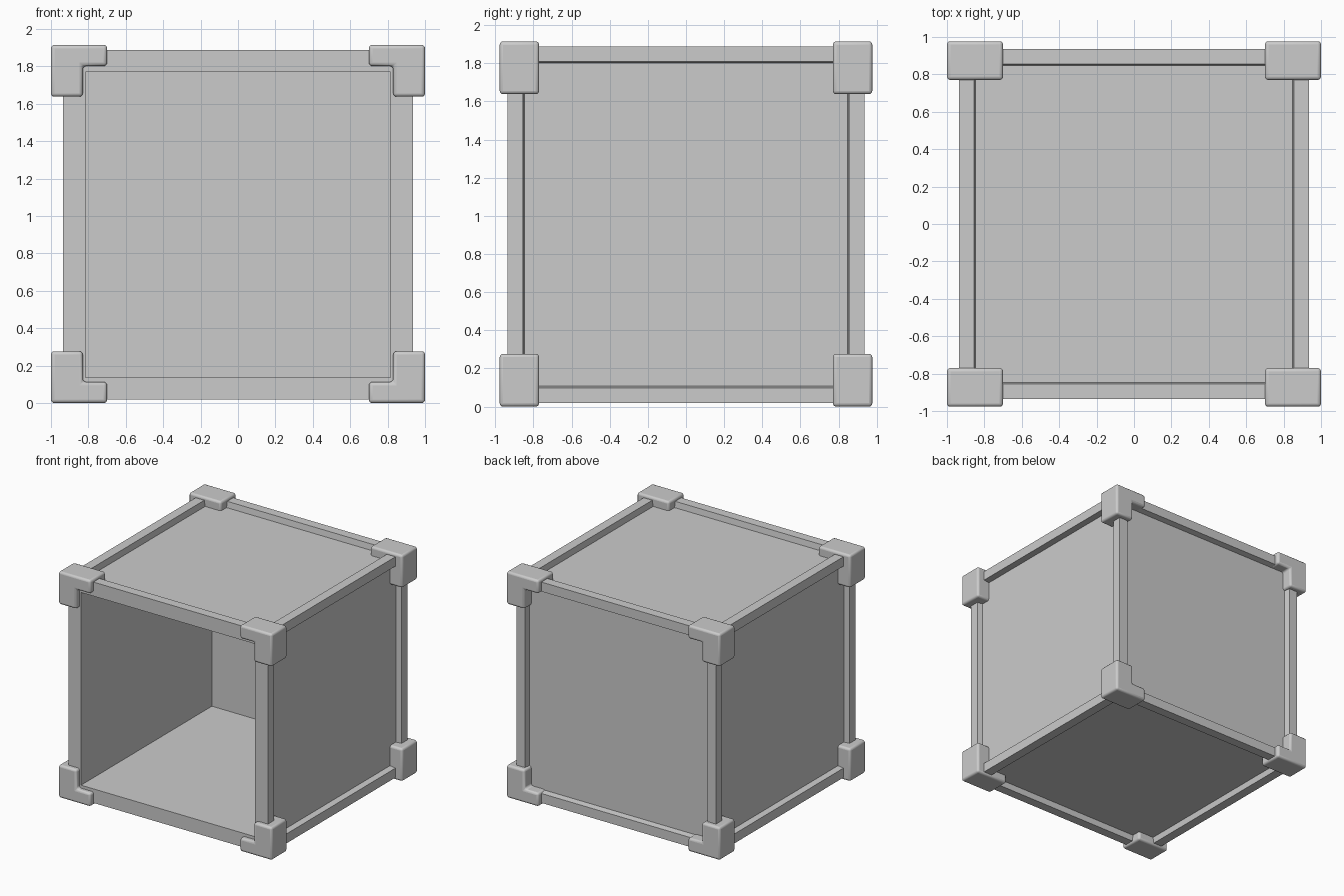
import bpy, bmesh

if "Cube" in bpy.data.objects:
    bpy.data.objects.remove(bpy.data.objects["Cube"])

BODY_HALF = 0.935    # half size of the cube body
OPEN_HALF = 0.816    # half size of the front opening and cavity
BODY_Z = 0.954
MIRROR_Z = 0.9575    # half of the full height


def finish(name, bm, z):
    mesh = bpy.data.meshes.new(name)
    bmesh.ops.recalc_face_normals(bm, faces=bm.faces)
    bm.to_mesh(mesh)
    bm.free()
    obj = bpy.data.objects.new(name, mesh)
    bpy.context.collection.objects.link(obj)
    obj.location.z = z
    return obj


# Cube body: raised edge bars around recessed panels, open at the front
bm = bmesh.new()
bmesh.ops.create_cube(bm, size=2 * BODY_HALF)
bm.normal_update()
front = [f for f in bm.faces if f.normal.y < -0.9]
panels = [f for f in bm.faces if f.normal.y > -0.9]
bmesh.ops.inset_individual(bm, faces=panels, thickness=0.08, use_even_offset=True)
bmesh.ops.inset_individual(bm, faces=panels, thickness=0.008, depth=-0.05,
                           use_even_offset=True)

# Front opening pushed through to the inside of the back panel
bmesh.ops.inset_individual(bm, faces=front, thickness=BODY_HALF - OPEN_HALF,
                           use_even_offset=True)
cavity = bmesh.ops.extrude_discrete_faces(bm, faces=front)["faces"]
for v in cavity[0].verts:
    v.co.y = OPEN_HALF
finish("box_body", bm, BODY_Z)

# Corner guard: L profile in x-z, extruded in y, mirrored to all eight corners
H = MIRROR_Z
profile = [(1.0, H), (0.70, H), (0.70, H - 0.113), (0.83, H - 0.113),
           (0.83, H - 0.277), (1.0, H - 0.277)]
bm = bmesh.new()
face = bm.faces.new([bm.verts.new((x, -0.977, z)) for x, z in profile])
ext = bmesh.ops.extrude_face_region(bm, geom=[face])["geom"]
bmesh.ops.translate(bm, vec=(0, 0.207, 0),
                    verts=[g for g in ext if isinstance(g, bmesh.types.BMVert)])
guards = finish("corner_guards", bm, MIRROR_Z)

bevel = guards.modifiers.new("rounded_edges", "BEVEL")
bevel.width = 0.018
bevel.segments = 3
mirror = guards.modifiers.new("eight_corners", "MIRROR")
mirror.use_axis = (True, True, True)
mirror.use_mirror_merge = False

bpy.context.view_layer.objects.active = guards
guards.select_set(True)
bpy.ops.object.shade_smooth_by_angle()
